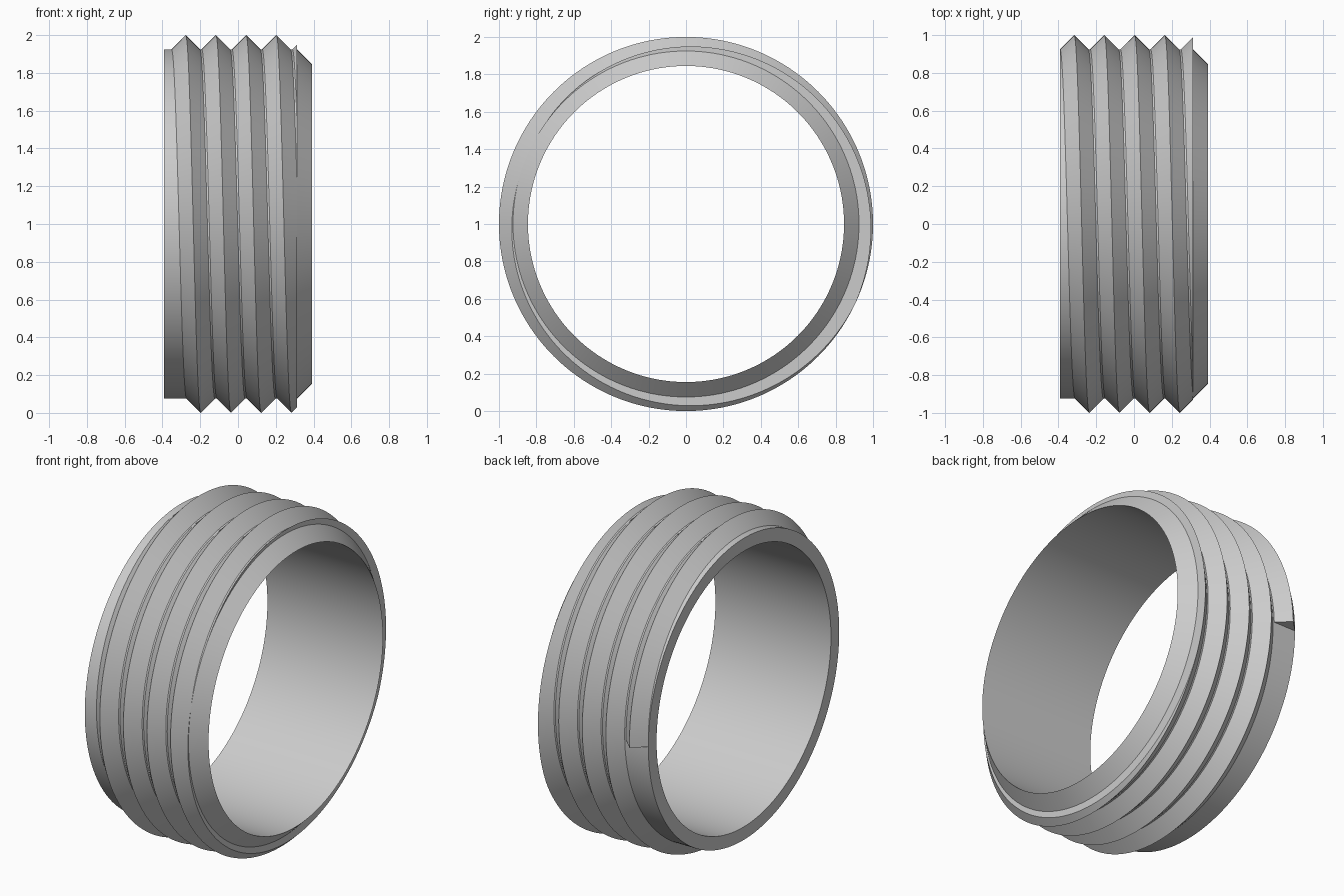
import bpy, bmesh, math

if "Cube" in bpy.data.objects:
    bpy.data.objects.remove(bpy.data.objects["Cube"])

SEG = 192            # columns around the ring
HALF = 0.392         # half length along x
BORE, CORE, CREST = 0.845, 0.925, 1.0
PITCH, FLANK = 0.16, 0.075
START, CLIP = -0.317, 0.312   # first crest, and where the thread is cut off
TURNS = 5


def column(turn):
    """Closed (x, radius) section of the ring at a given fraction of a turn."""
    pts = [(-HALF, BORE), (-HALF, CORE)]
    for k in range(TURNS):
        crest = START + PITCH * (k + turn)
        for off in (-FLANK, 0, FLANK):
            x = min(max(crest + off, -HALF), CLIP)
            pts.append((x, max(CORE, CREST - abs(x - crest))))
    return pts + [(CLIP, CORE), (HALF, BORE)]


bm = bmesh.new()
cols = []
for i in range(SEG + 1):
    a = 2 * math.pi * i / SEG
    cols.append([bm.verts.new((x, r * math.cos(a), 1 + r * math.sin(a)))
                 for x, r in column(i / SEG)])

# Ring skin: bore, end face, thread flanks and chamfer
for a, b in zip(cols, cols[1:]):
    n = len(a)
    for j in range(n):
        k = (j + 1) % n
        bm.faces.new((a[j], a[k], b[k], b[j]))

# Blunt wall where the thread starts
bm.faces.new(cols[0][2:5])

bmesh.ops.remove_doubles(bm, verts=bm.verts[:], dist=1e-5)
bmesh.ops.recalc_face_normals(bm, faces=bm.faces[:])
mesh = bpy.data.meshes.new("threaded_ring")
bm.to_mesh(mesh)
bm.free()

ring = bpy.data.objects.new("threaded_ring", mesh)
bpy.context.collection.objects.link(ring)
bpy.context.view_layer.objects.active = ring
ring.select_set(True)
bpy.ops.object.shade_smooth_by_angle(angle=math.radians(25))
